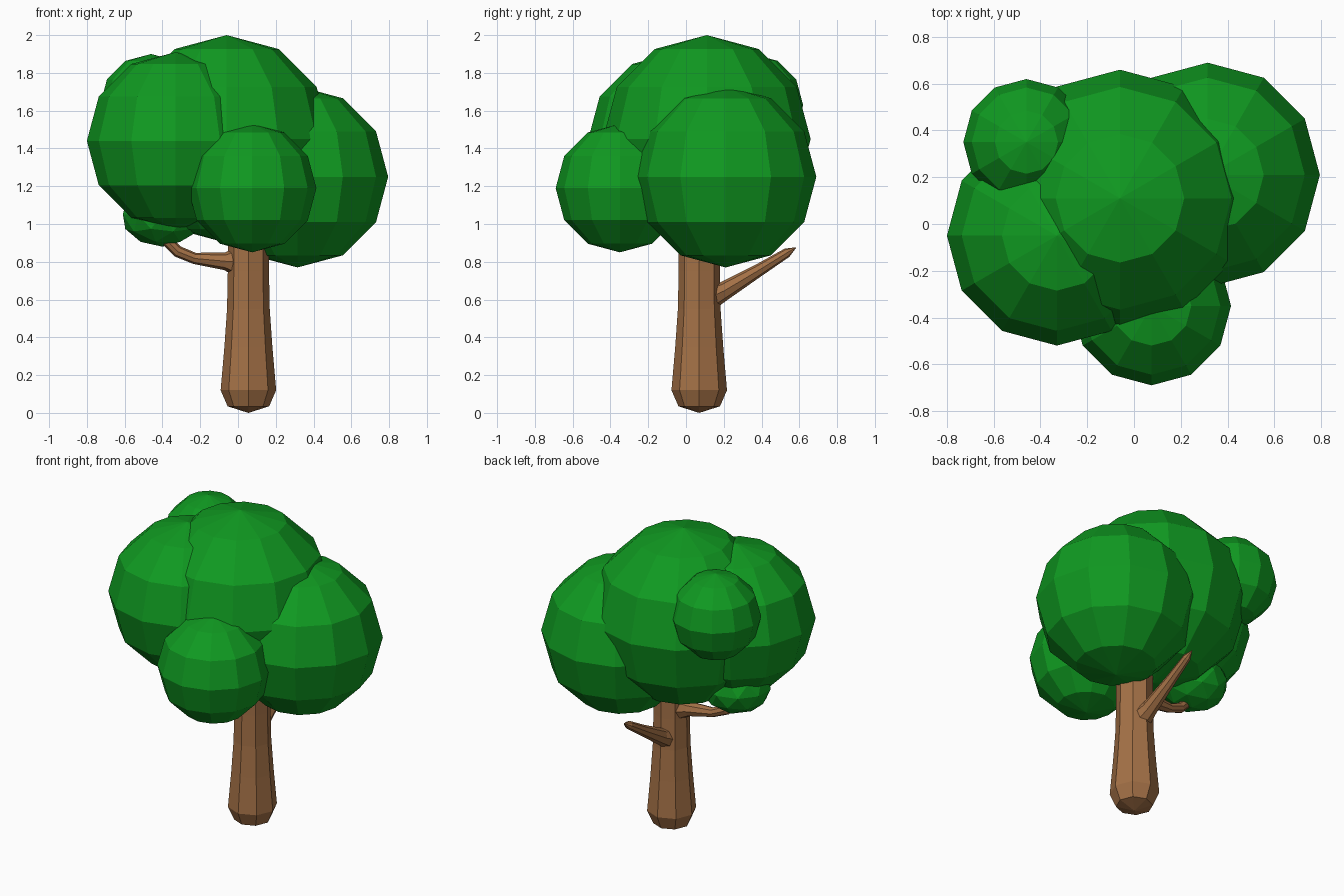
import bpy, bmesh, math
from mathutils import Vector

if "Cube" in bpy.data.objects:
    bpy.data.objects.remove(bpy.data.objects["Cube"])


def material(name, rgb):
    m = bpy.data.materials.new(name)
    m.diffuse_color = (*rgb, 1)
    m.use_nodes = True
    m.node_tree.nodes["Principled BSDF"].inputs["Base Color"].default_value = m.diffuse_color
    return m


LEAF = material("leaf_green", (0.005, 0.32, 0.015))
BARK = material("bark_brown", (0.37, 0.165, 0.062))


def finish(bm, name, mat):
    bmesh.ops.recalc_face_normals(bm, faces=bm.faces[:])
    me = bpy.data.meshes.new(name)
    bm.to_mesh(me)
    bm.free()
    me.materials.append(mat)
    ob = bpy.data.objects.new(name, me)
    bpy.context.collection.objects.link(ob)
    return ob


def leaf_ball(name, centre, r):
    bm = bmesh.new()
    bmesh.ops.create_uvsphere(bm, u_segments=12, v_segments=6, radius=r)
    finish(bm, name, LEAF).location = centre


def limb(name, path, sides=8):
    """Tapered tube through (x, y, z, radius) points, closed to a tip at both ends."""
    bm = bmesh.new()
    pts = [Vector(p[:3]) for p in path]
    rings = []
    for i in range(1, len(pts) - 1):
        t = (pts[i + 1] - pts[i - 1]).normalized()
        side = Vector((0, 1, 0)) if abs(t.y) < 0.7 else Vector((1, 0, 0))
        u = t.cross(side).normalized()
        v = t.cross(u)
        rings.append([bm.verts.new(pts[i] + path[i][3] * (
            u * math.cos(k * math.tau / sides) + v * math.sin(k * math.tau / sides)))
            for k in range(sides)])
    for a, b in zip(rings, rings[1:]):
        for k in range(sides):
            n = (k + 1) % sides
            bm.faces.new((a[k], a[n], b[n], b[k]))
    for ring, p in ((rings[0], pts[0]), (rings[-1], pts[-1])):
        tip = bm.verts.new(p)
        for k in range(sides):
            bm.faces.new((ring[k], ring[(k + 1) % sides], tip))
    finish(bm, name, BARK)


# Trunk with rounded foot
cx, cy = 0.055, 0.07
limb("trunk", [(cx, cy, z, r) for z, r in (
    (0, 0), (0.035, 0.11), (0.12, 0.147), (0.35, 0.127), (0.55, 0.113),
    (0.75, 0.109), (0.95, 0.109), (1.15, 0.09), (1.2, 0))])

# Curved left branch
limb("left_branch", [
    (0.06, 0.07, 0.80, 0), (0.0, 0.07, 0.80, 0.085), (-0.07, 0.065, 0.803, 0.047),
    (-0.23, 0.05, 0.818, 0.030), (-0.32, 0.04, 0.855, 0.031),
    (-0.38, 0.03, 0.915, 0.03), (-0.40, 0.03, 0.96, 0)])

# Bare pointed back branch
limb("back_branch", [
    (0.05, 0.04, 0.59, 0), (0.05, 0.10, 0.60, 0.075), (0.048, 0.20, 0.645, 0.05),
    (0.043, 0.38, 0.752, 0.034), (0.04, 0.535, 0.848, 0.025), (0.04, 0.585, 0.877, 0)])

# Foliage balls
leaf_ball("foliage_main", (-0.06, 0.11, 1.45), 0.55)
leaf_ball("foliage_right", (0.315, 0.21, 1.25), 0.48)
leaf_ball("foliage_left", (-0.33, -0.05, 1.44), 0.47)
leaf_ball("foliage_front", (0.075, -0.35, 1.19), 0.34)
leaf_ball("foliage_back_small", (-0.46, 0.35, 1.63), 0.27)

# Flattened leaf tuft on the left branch
bm = bmesh.new()
bmesh.ops.create_icosphere(bm, subdivisions=2, radius=1)
tuft = finish(bm, "foliage_branch_tuft", LEAF)
tuft.scale = (0.22, 0.2, 0.17)
tuft.location = (-0.40, 0.06, 1.05)
